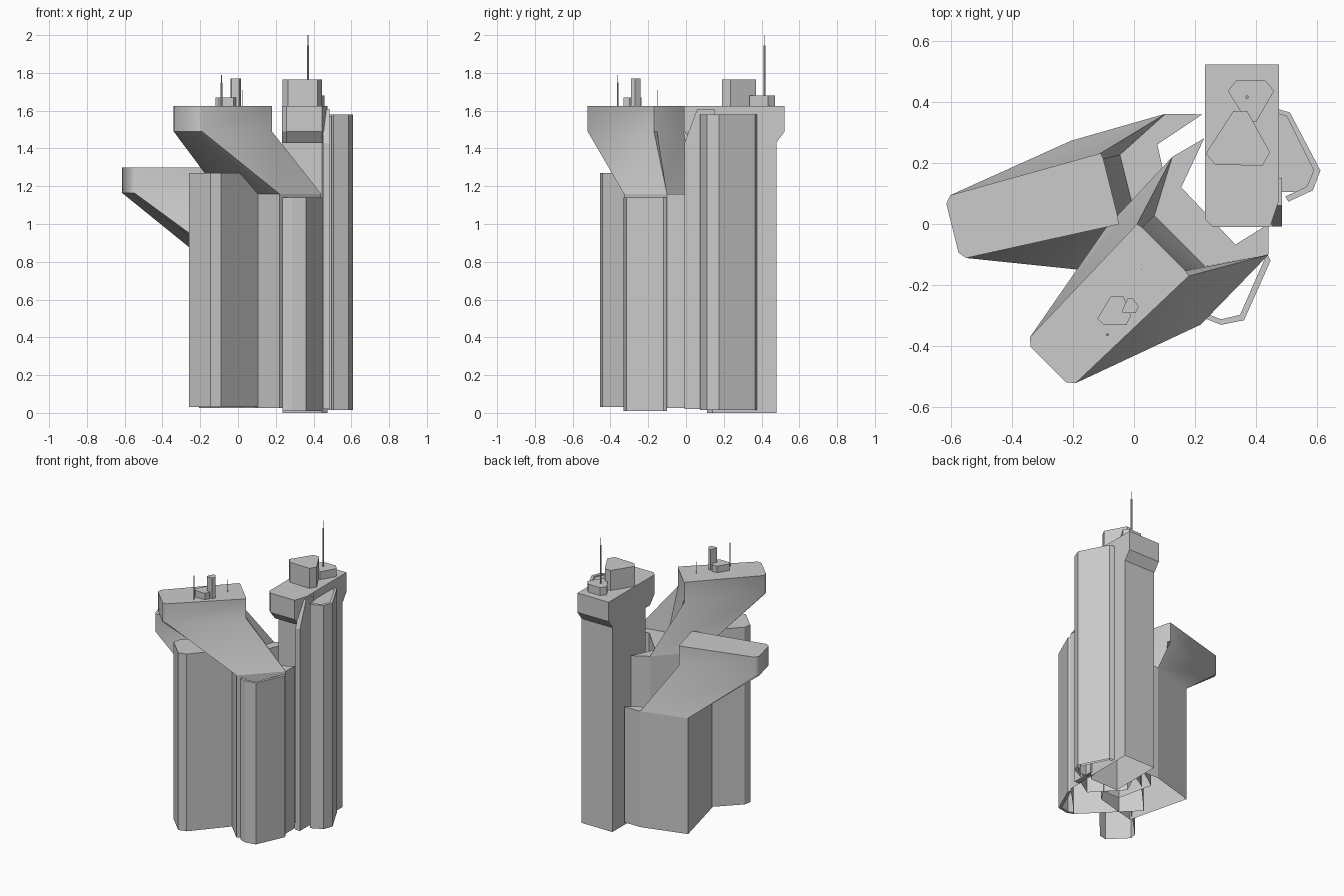
import bpy, bmesh
from math import sin, cos, radians

if "Cube" in bpy.data.objects:
    bpy.data.objects.remove(bpy.data.objects["Cube"])


def loft(name, rings, bottom=False, top=True):
    """Skin a stack of equal-length closed rings of 3D points, with optional end caps."""
    bm = bmesh.new()
    vs = [[bm.verts.new(p) for p in r] for r in rings]
    n = len(rings[0])
    for a, b in zip(vs, vs[1:]):
        for i in range(n):
            j = (i + 1) % n
            bm.faces.new((a[i], a[j], b[j], b[i]))
    if bottom:
        bm.faces.new(vs[0][::-1])
    if top:
        bm.faces.new(vs[-1])
    bmesh.ops.recalc_face_normals(bm, faces=bm.faces)
    me = bpy.data.meshes.new(name)
    bm.to_mesh(me)
    bm.free()
    ob = bpy.data.objects.new(name, me)
    bpy.context.collection.objects.link(ob)
    return ob


def prism(name, pts, z0, z1, **caps):
    return loft(name, [[(x, y, z) for x, y in pts] for z in (z0, z1)], **caps)


def rod(name, x, y, z0, z1, r):
    prism(name, [(x + r * cos(radians(60 * i)), y + r * sin(radians(60 * i)))
                 for i in range(6)], z0, z1)


def smooth(ob, angle):
    bpy.ops.object.select_all(action='DESELECT')
    ob.select_set(True)
    bpy.context.view_layer.objects.active = ob
    bpy.ops.object.shade_smooth_by_angle(angle=radians(angle))


# Local plan outlines of the leaning towers: (outward, sideways)
BASE = [(.085, .26), (-.233, .255), (-.304, .184), (-.18, .155),
        (-.187, -.103), (-.354, -.163), (-.237, -.194), (.085, -.183)]
NECK = [(.085, .19), (.085, .26), (-.233, .255), (-.06, .135),
        (-.06, -.1), (-.237, -.194), (.085, -.183), (.085, -.11)]
HEAD = [(.53, .083), (.51, .106), (0, .12), (-.004, .1),
        (-.004, -.1), (0, -.12), (.51, -.106), (.53, -.083)]
# Ledge behind the neck
LEDGE = BASE[1:7] + [NECK[4], NECK[3]]


def to_world(pts, origin, angle):
    a = radians(angle)
    return [(origin[0] + u * cos(a) - v * sin(a), origin[1] + u * sin(a) + v * cos(a))
            for u, v in pts]


def leaning_tower(name, origin, angle, drop):
    w = lambda pts: to_world(pts, origin, angle)
    prism(name + "_base", w(BASE), .025, 1.16 - drop, top=False)
    prism(name + "_ledge", w(LEDGE), 1.155 - drop, 1.16 - drop)
    head = loft(name + "_head", [[(x, y, z - drop) for x, y in w(p)]
                                 for p, z in ((NECK, 1.16), (HEAD, 1.49), (HEAD, 1.625))])
    smooth(head, 50)


# Two copies of the leaning tower, turned and lowered
FRONT = ((.095, -.085), 225)
leaning_tower("front_tower", *FRONT, 0)
leaning_tower("left_tower", (-.08, .115), 194, .325)

# Column under the front tower's overhang
prism("overhang_column", to_world(
    [(.085, .1), (.382, .122), (.431, .092), (.431, -.072), (.39, -.1), (.085, -.1)],
    *FRONT), .03, 1.27)

# Front tower roof parts
prism("front_roof_block", [(-.12, -.31), (-.075, -.235), (-.035, -.235), (-.01, -.3),
                           (-.025, -.33), (-.1, -.33)], 1.625, 1.67, bottom=False)
prism("front_chimney", [(-.04, -.285), (-.02, -.242), (-.005, -.242), (.015, -.27),
                        (.005, -.292), (-.035, -.292)], 1.625, 1.77)
rod("front_antenna", -.087, -.362, 1.625, 1.75, .005)
rod("front_antenna_tip", -.087, -.362, 1.75, 1.79, .002)
rod("thin_antenna", .025, -.15, 1.625, 1.71, .0015)

# Tall back tower: open shaft and wider head
prism("tall_shaft", [(.235, .11), (.445, .11), (.475, .14), (.475, .478), (.235, .478)],
      0, 1.43, top=False)
loft("tall_head", [[(.233, y0 + .025, z), (.258, y0, z), (.445, y0, z), (.475, y0 + .09, z),
                    (.475, y1, z), (.233, y1, z)]
                   for y0, y1, z in ((.04, .478, 1.43), (-.01, .522, 1.49), (-.01, .522, 1.625))],
     bottom=True)
prism("tall_roof_block", [(.235, .23), (.325, .37), (.37, .37), (.445, .235), (.42, .19),
                          (.265, .195)], 1.625, 1.765)
prism("tall_roof_step", [(.307, .435), (.335, .47), (.43, .47), (.458, .435), (.4, .335),
                         (.37, .335)], 1.625, 1.68)
rod("tall_antenna", .37, .415, 1.68, 1.945, .006)
rod("tall_antenna_tip", .37, .415, 1.945, 2.0, .002)

# Slant-topped fin wall beside the tall tower
fin = [(-.008, .02), (.15, .02), (.15, 1.61), (.06, 1.61), (-.008, 1.43)]
loft("fin_wall", [[(x, y, z) for y, z in fin] for x in (.45, .485)], bottom=True)

# Faceted right shell with a slightly lower core
prism("right_shell", [(.475, .375), (.51, .365), (.61, .175), (.585, .11), (.505, .073),
                      (.495, .09), (.565, .122), (.588, .175), (.5, .352), (.475, .36)],
      .015, 1.58)
prism("right_core", [(.475, .36), (.5, .352), (.588, .175), (.565, .122), (.53, .105),
                     (.475, .105)], .015, 1.57)

# Curved front shell
prism("front_shell", [(.235, -.31), (.285, -.33), (.36, -.315), (.447, -.12), (.437, -.1),
                      (.425, -.12), (.347, -.297), (.285, -.312), (.25, -.298)],
      .01, 1.14, bottom=True)
